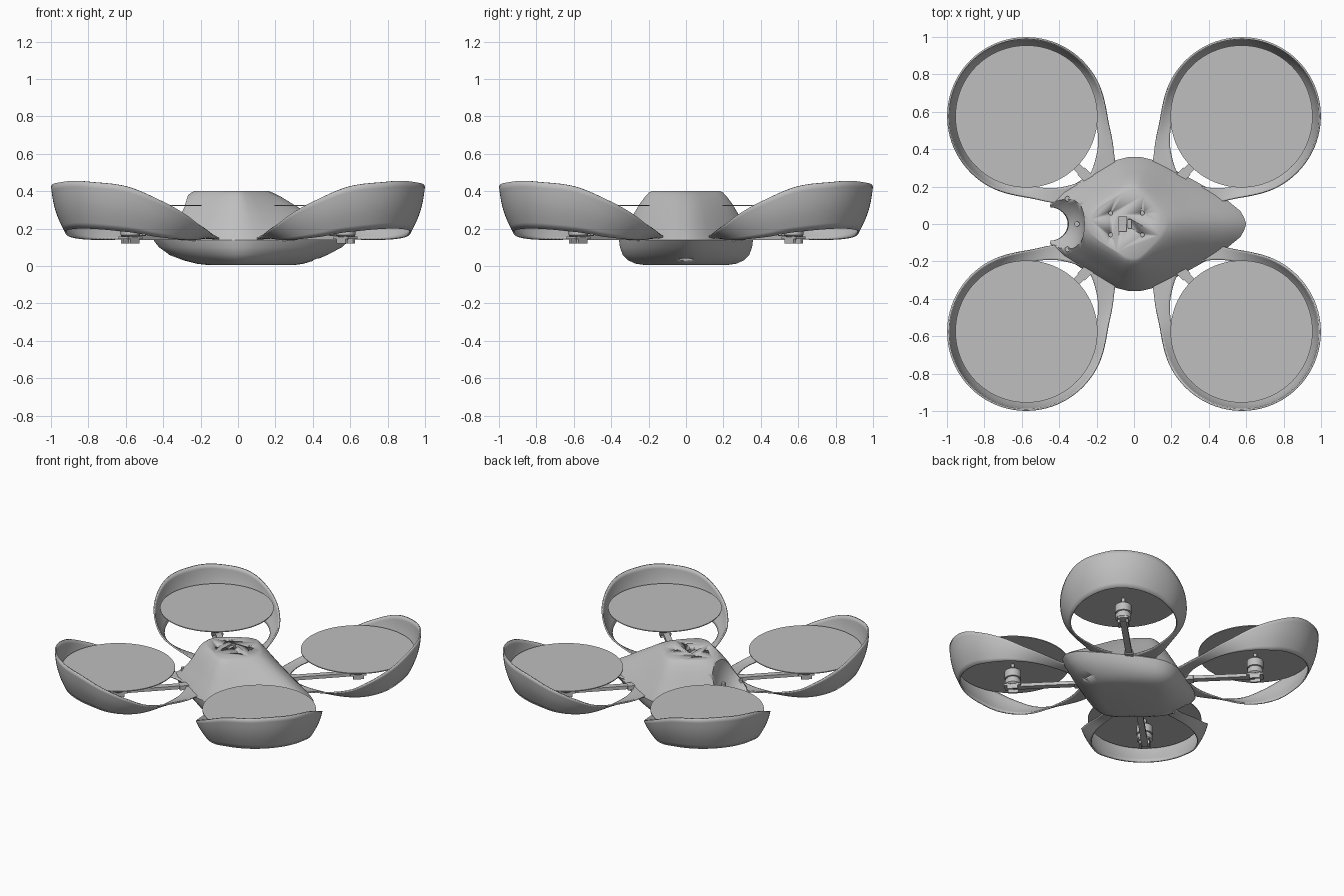
import bpy, bmesh, math
from mathutils import Vector, Matrix

cube = bpy.data.objects.get("Cube")
if cube:
    bpy.data.objects.remove(cube, do_unlink=True)

grey = bpy.data.materials.new("shell_grey")
grey.use_nodes = True
grey.diffuse_color = (0.52, 0.52, 0.52, 1)
grey.node_tree.nodes["Principled BSDF"].inputs["Base Color"].default_value = (0.52, 0.52, 0.52, 1)


def make(name, bm, angle=35):
    bmesh.ops.recalc_face_normals(bm, faces=bm.faces)
    mesh = bpy.data.meshes.new(name)
    bm.to_mesh(mesh)
    bm.free()
    mesh.materials.append(grey)
    obj = bpy.data.objects.new(name, mesh)
    bpy.context.collection.objects.link(obj)
    bpy.ops.object.select_all(action='DESELECT')
    obj.select_set(True)
    bpy.context.view_layer.objects.active = obj
    bpy.ops.object.shade_smooth_by_angle(angle=math.radians(angle))
    return obj


def loft(rings, closed_ends=True):
    """Skin closed rings of equal length."""
    bm = bmesh.new()
    rows = [[bm.verts.new(p) for p in ring] for ring in rings]
    n = len(rows[0])
    for a, b in zip(rows, rows[1:]):
        for i in range(n):
            j = (i + 1) % n
            bm.faces.new((a[i], a[j], b[j], b[i]))
    if closed_ends:
        bm.faces.new(rows[0])
        bm.faces.new(rows[-1])
    return bm


def circle(cx, cy, z, rx, ry=None, n=32):
    ry = ry or rx
    return [(cx + rx * math.cos(math.tau * i / n), cy + ry * math.sin(math.tau * i / n), z)
            for i in range(n)]


def add_box(bm, centre, size, spin=0):
    m = Matrix.Rotation(spin, 4, 'Z') @ Matrix.Translation(centre) @ Matrix.Diagonal((*size, 1))
    bmesh.ops.create_cube(bm, size=1, matrix=m)


def smooth_lookup(table, t):
    """Catmull-Rom lookup in a table of (position, value)."""
    k = 0
    while k < len(table) - 2 and t > table[k + 1][0]:
        k += 1
    (t0, v0), (t1, v1) = table[k], table[k + 1]

    def slope(i):
        if i in (0, len(table) - 1):
            return 0
        return (table[i + 1][1] - table[i - 1][1]) / (table[i + 1][0] - table[i - 1][0])
    h = t1 - t0
    s = (t - t0) / h
    return ((2 * s**3 - 3 * s**2 + 1) * v0 + (s**3 - 2 * s**2 + s) * h * slope(k)
            + (3 * s**2 - 2 * s**3) * v1 + (s**3 - s**2) * h * slope(k + 1))


# Body: one plan outline scaled per height
half_plan = [(1, 0), (.985, .08), (.95, .19), (.84, .34), (.66, .53), (.5, .68), (.33, .83), (.17, .95),
             (.06, .995), (-.06, .995), (-.2, .95), (-.4, .8), (-.6, .65), (-.8, .48), (-.94, .3), (-1, .12)]
plan = half_plan + [(x, -y) for x, y in reversed(half_plan[1:])]
levels = [  # height, nose reach, tail reach, half width
    (.005, .3, .16, .22), (.012, .35, .22, .27), (.03, .41, .29, .31), (.06, .48, .37, .34),
    (.1, .555, .44, .355), (.14, .6, .475, .36), (.17, .56, .455, .345), (.22, .475, .41, .315),
    (.28, .38, .355, .28), (.33, .295, .32, .25), (.37, .23, .28, .22), (.392, .185, .25, .2),
    (.4, .165, .235, .185)]
body = make("body_shell", loft(
    [[(x * (nose if x > 0 else tail), y * wide, z) for x, y in plan]
     for z, nose, tail, wide in levels]), 30)


def cut(target, name, bm):
    cutter = make(name, bm)
    cutter.hide_render = True
    cutter.hide_viewport = True
    mod = target.modifiers.new(name, 'BOOLEAN')
    mod.operation = 'DIFFERENCE'
    mod.solver = 'EXACT'
    mod.object = cutter


# Hollow in the tail
cut(body, "tail_hollow_cutter", loft([
    circle(-.46, 0, -.05, .1, .085), circle(-.45, 0, .13, .1, .09), circle(-.43, 0, .17, .115, .13),
    circle(-.4, 0, .24, .12, .165), circle(-.38, 0, .32, .115, .18), circle(-.37, 0, .45, .105, .18)]))

# Screw holes and sockets on the top plate, slot under the nose
holes = bmesh.new()
for x in (-.125, .045):
    for y in (-.058, .058):
        bmesh.ops.create_cone(holes, cap_ends=True, segments=16, radius1=.011, radius2=.011,
                              depth=.04, matrix=Matrix.Translation((x, y, .4)))
add_box(holes, (-.06, 0, .4), (.038, .08, .03))
add_box(holes, (-.022, 0, .4), (.018, .046, .03))
add_box(holes, (.42, 0, .032), (.04, .07, .016))
cut(body, "detail_hole_cutter", holes)

# Sensors set in the tail hollow
sensors = bmesh.new()
for x, y, z in ((-.305, 0, .2), (-.355, .135, .19), (-.355, -.135, .19)):
    bmesh.ops.create_cone(sensors, cap_ends=True, segments=16, radius1=.014, radius2=.014,
                          depth=.05, matrix=Matrix.Translation((x, y, z)))
make("tail_sensors", sensors)

# Duct tables by angle from the outward diagonal
top_r = [(0, .425), (110, .425), (137, .437), (155, .495), (165, .55), (173, .6), (180, .615)]
top_z = [(0, .455), (13, .45), (42, .425), (69, .345), (88, .28), (107, .215), (137, .165), (160, .142), (180, .14)]
low_r = [(0, .36), (45, .35), (90, .36), (137, .375), (165, .43), (180, .46)]
low_z = [(0, .2), (45, .18), (69, .155), (100, .14), (140, .143), (180, .15)]
HUB = .575 * math.sqrt(2)


def duct_mesh():
    rings = []
    for k in range(9):
        t = k / 8
        ring = []
        for i in range(96):
            deg = 360 * i / 96
            a = min(deg, 360 - deg)
            lr, lz = smooth_lookup(low_r, a), smooth_lookup(low_z, a)
            tr, tz = smooth_lookup(top_r, a), smooth_lookup(top_z, a)
            r = lr + (tr - lr) * t + .06 * (tz - lz) * math.sin(math.pi * t)
            ring.append((HUB + r * math.cos(math.radians(deg)),
                         r * math.sin(math.radians(deg)), lz + (tz - lz) * t))
        rings.append(ring)
    return loft(rings, False)


def motor_mesh():
    bm = loft([circle(HUB, 0, z, r) for z, r in (
        (.155, .04), (.165, .052), (.2, .052), (.202, .046), (.208, .046), (.21, .055),
        (.265, .055), (.28, .04), (.282, .012), (.322, .012))])
    # Forked mount under the motor
    add_box(bm, (HUB, 0, .152), (.11, .07, .014))
    for y in (-.028, .028):
        add_box(bm, (HUB, y, .145), (.07, .014, .05))
    return bm


def arm_mesh():
    bm = bmesh.new()
    add_box(bm, (.5, 0, .152), (.62, .042, .024))
    add_box(bm, (.34, 0, .15), (.12, .056, .032))
    return bm


# Four rotor units, one on each diagonal
for k, corner in enumerate(("back_left", "back_right", "front_right", "front_left")):
    turn = math.radians(45 + 90 * k)
    duct = make("duct_" + corner, duct_mesh(), 50)
    wall = duct.modifiers.new("wall", 'SOLIDIFY')
    wall.thickness = .01
    wall.offset = -1
    disc = make("rotor_disc_" + corner, loft(
        [circle(HUB, 0, .321, .38, n=96), circle(HUB, 0, .327, .38, n=96)]))
    motor = make("motor_" + corner, motor_mesh())
    arm = make("arm_" + corner, arm_mesh())
    for part in (duct, disc, motor, arm):
        part.rotation_euler.z = turn
